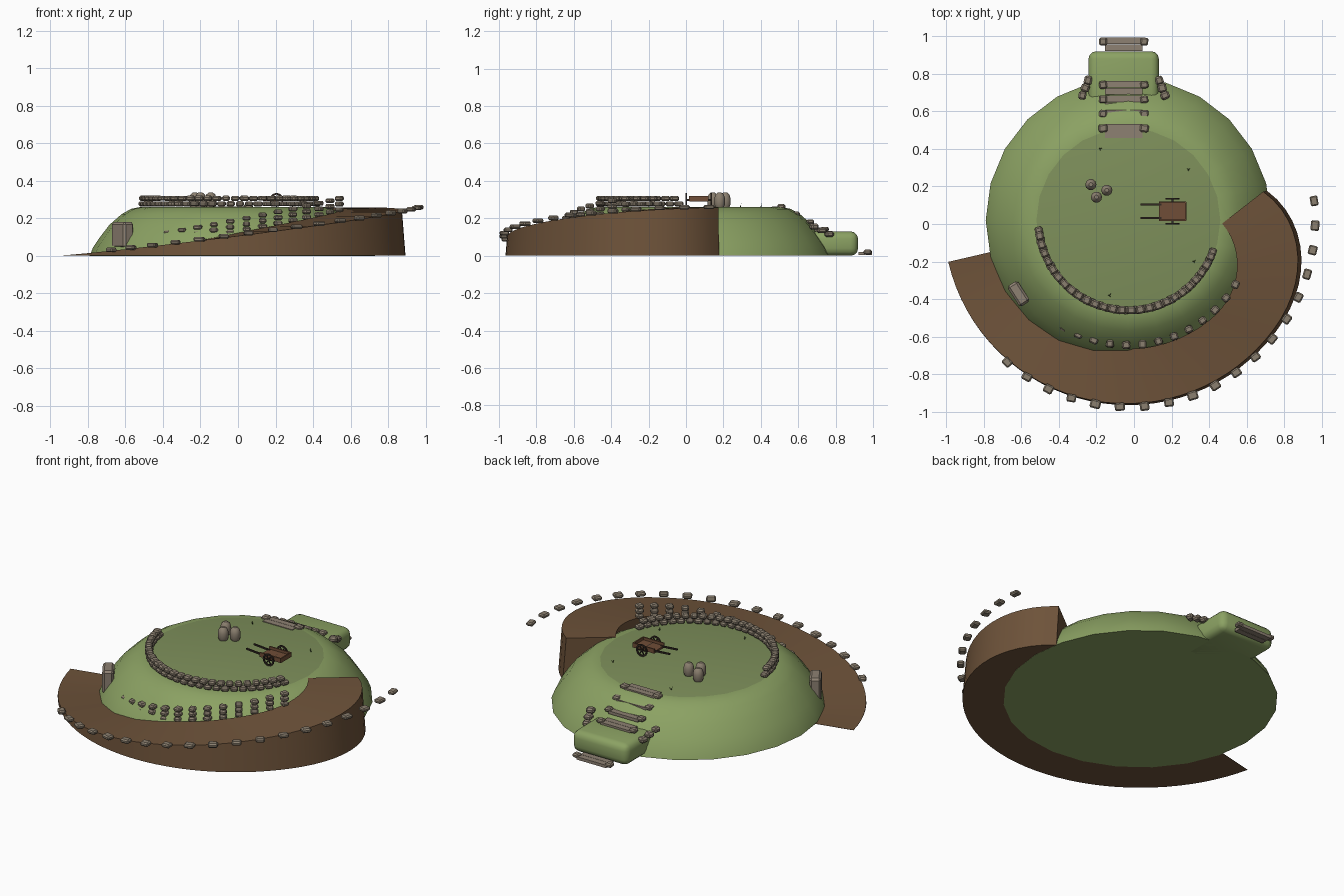
import bpy, bmesh, math, random
from mathutils import Matrix, Vector

if "Cube" in bpy.data.objects:
    bpy.data.objects.remove(bpy.data.objects["Cube"])

random.seed(4)
CX, CY, TOP = -0.03, 0.02, 0.26


def mat(name, r, g, b):
    m = bpy.data.materials.new(name)
    m.diffuse_color = (r, g, b, 1)
    m.use_nodes = True
    m.node_tree.nodes["Principled BSDF"].inputs["Base Color"].default_value = m.diffuse_color
    return m


GRASS = mat("grass green", 0.26, 0.36, 0.125)
WORN = mat("worn grass green", 0.21, 0.28, 0.105)
EARTH = mat("earth brown", 0.155, 0.086, 0.042)
STONE = mat("stone grey", 0.26, 0.215, 0.16)
SLAB = mat("slab grey", 0.27, 0.22, 0.17)
WOOD = mat("wood brown", 0.16, 0.075, 0.038)
DARK = mat("dark wood", 0.035, 0.024, 0.018)
SPRIG = mat("sprig green", 0.06, 0.10, 0.03)


def finish(name, bm, *mats, smooth=None):
    bmesh.ops.recalc_face_normals(bm, faces=bm.faces)
    me = bpy.data.meshes.new(name)
    bm.to_mesh(me)
    bm.free()
    for m in mats:
        me.materials.append(m)
    ob = bpy.data.objects.new(name, me)
    bpy.context.collection.objects.link(ob)
    if smooth:
        bpy.ops.object.select_all(action='DESELECT')
        ob.select_set(True)
        bpy.context.view_layer.objects.active = ob
        bpy.ops.object.shade_smooth_by_angle(angle=math.radians(smooth))
    return ob


def box(bm, loc, size, rot=0.0, bevel=0.0, segs=1, tilt=0.0):
    """Box of given size, optionally bevelled, added to bm."""
    part = bmesh.new()
    bmesh.ops.create_cube(part, size=1, matrix=Matrix.Diagonal((*size, 1)))
    if bevel:
        bmesh.ops.bevel(part, geom=part.edges[:], offset=bevel, segments=segs,
                        profile=0.5, affect='EDGES')
    part.transform(Matrix.Translation(loc) @ Matrix.Rotation(rot, 4, 'Z')
                   @ Matrix.Rotation(tilt, 4, 'Y'))
    me = bpy.data.meshes.new("tmp")
    part.to_mesh(me)
    part.free()
    bm.from_mesh(me)
    bpy.data.meshes.remove(me)


def stone(bm, x, y, z, rot, size=(0.045, 0.045, 0.026)):
    s = [v * random.uniform(0.92, 1.08) for v in size]
    box(bm, (x, y, z), s, rot + random.uniform(-0.15, 0.15), min(s) * 0.3)


def polar(r, deg):
    a = math.radians(deg)
    return CX + r * math.cos(a), CY + r * math.sin(a), a


def ramp_z(deg):
    t = min(1, max(0, (deg + 167) / 173))
    return 0.258 * t * t * (3 - 2 * t)


def loft(bm, rings, closed):
    """Bridge consecutive vertex rings with quads."""
    for a, b in zip(rings, rings[1:]):
        n = len(a)
        for i in range(n if closed else n - 1):
            j = (i + 1) % n
            bm.faces.new((a[i], a[j], b[j], b[i]))


# Grassy mound with a worn flat top
bm = bmesh.new()
profile = [(0.76, 0), (0.742, 0.045), (0.705, 0.1), (0.655, 0.165),
           (0.59, 0.222), (0.54, 0.25), (0.49, TOP)]
rings = []
for r, z in profile:
    rings.append([bm.verts.new((*polar(r, i * 15)[:2], z)) for i in range(24)])
loft(bm, rings, True)
bm.faces.new(rings[0])
cap = bm.faces.new(rings[-1])
cap.material_index = 1
finish("mound", bm, GRASS, WORN, smooth=40)

# Earth ramp: curls around the mound, then turns in to the top
bm = bmesh.new()
sections = []
N = 44
for k in range(N + 1):
    t = k / N
    pull = max(0, (t - 0.72) / 0.28)
    din, dout = -167 + 165 * t, -167 + 179 * t
    rin, rout = 0.685 - 0.185 * pull ** 2, 0.985 - 0.23 * pull ** 2.6
    z = max(0.002, 0.258 * t * t * (3 - 2 * t))
    pts = [(rin, din, 0.001), (rin, din, z), (rout - 0.08 * z, dout, z), (rout, dout, 0.001)]
    sections.append([bm.verts.new((*polar(r, d)[:2], h)) for r, d, h in pts])
loft(bm, sections, True)
bm.faces.new(sections[0])
bm.faces.new(sections[-1])
finish("ramp", bm, EARTH, smooth=30)

# Single row of kerb stones following the ramp's outer circle
bm = bmesh.new()
for k in range(19):
    d = -130.5 + 7.58 * k
    x, y, a = polar(0.995, d)
    stone(bm, x, y, ramp_z(d) + 0.002, a, (0.044, 0.054, 0.024))
finish("outer_kerb_stones", bm, STONE)

# Retaining wall: stacks of three stones along the ramp's inner edge
bm = bmesh.new()
for k in range(15):
    d = -136 + 7.5 * k
    x, y, a = polar(0.665, d)
    for j in range(3):
        stone(bm, x, y, ramp_z(d) + 0.018 + 0.03 * j, a, (0.04, 0.042, 0.026))
finish("retaining_wall_stones", bm, STONE)

# Low two-course wall around the front of the top
bm = bmesh.new()
for j in range(2):
    for k in range(27 - j):
        x, y, a = polar(0.48, -173 + 5.85 * (k + 0.5 * j))
        stone(bm, x, y, TOP + 0.017 + 0.029 * j, a, (0.042, 0.043, 0.027))
finish("parapet_stones", bm, STONE)

# Upright marker slab on the left slope
bm = bmesh.new()
box(bm, (-0.615, -0.372, 0.11), (0.065, 0.13, 0.14), math.radians(33), 0.012)
finish("marker_slab", bm, SLAB)

# Grassy block at the back
bm = bmesh.new()
box(bm, (-0.055, 0.74, 0.065), (0.375, 0.36, 0.13), 0, 0.04, 3)
finish("back_block", bm, GRASS, smooth=40)

# Stair down the back: slabs with a stone at each end
bm, side = bmesh.new(), bmesh.new()
for k in range(7):
    y, z = 0.495 + 0.077 * k, 0.255 - 0.0405 * k
    for p in range(2):
        box(bm, (-0.055, y - 0.018 + 0.037 * p, z), (0.2, 0.035, 0.018))
    for x in (-0.165, 0.055):
        stone(side, x, y + 0.015, z + 0.008, 0, (0.045, 0.04, 0.026))
for s in (-1, 1):
    for k in range(3):
        stone(side, -0.055 + s * (0.22 - 0.015 * k), 0.685 + 0.04 * k,
              0.155 - 0.02 * k, 0.3 * s, (0.045, 0.045, 0.03))
finish("stair_slabs", bm, SLAB)
finish("stair_side_stones", side, STONE)

# Three rounded sacks
for n, (x, y) in enumerate([(-0.23, 0.21), (-0.2, 0.143), (-0.145, 0.18)]):
    bm = bmesh.new()
    prof = [(0.024, 0), (0.03, 0.015), (0.03, 0.045), (0.024, 0.066), (0.011, 0.077)]
    rs = [[bm.verts.new((x + r * math.cos(i * math.pi / 5), y + r * math.sin(i * math.pi / 5),
                         TOP + z)) for i in range(10)] for r, z in prof]
    loft(bm, rs, True)
    bm.faces.new(rs[0])
    bm.faces.new(rs[-1])
    finish("sack_%d" % (n + 1), bm, STONE, smooth=40)

# Handcart: tray, handles, axle and spoked wheels
bm = bmesh.new()
box(bm, (0.205, 0.068, 0.297), (0.145, 0.1, 0.012))
for y in (0.02, 0.116):
    box(bm, (0.205, y, 0.306), (0.145, 0.008, 0.026))
box(bm, (0.275, 0.068, 0.306), (0.008, 0.1, 0.026))
finish("cart_tray", bm, WOOD)
bm = bmesh.new()
for y in (0.032, 0.104):
    box(bm, (0.09, y, 0.305), (0.11, 0.009, 0.009), tilt=0.08)
box(bm, (0.205, 0.068, 0.298), (0.01, 0.14, 0.01))
finish("cart_handles_and_axle", bm, DARK)
bm = bmesh.new()
for y in (0.002, 0.134):
    rs = []
    for i in range(17):
        a = i * math.pi / 8
        rs.append([bm.verts.new((0.205 + r * math.cos(a), y + h, 0.298 + r * math.sin(a)))
                   for r, h in ((0.037, -.004), (0.037, .004), (0.028, .004), (0.028, -.004))])
    loft(bm, rs, True)
    for i in range(3):
        box(bm, (0.205, y, 0.298), (0.06, 0.005, 0.005), tilt=i * math.pi / 3)
bmesh.ops.remove_doubles(bm, verts=bm.verts, dist=1e-5)
finish("cart_wheels", bm, DARK)

# Little grass sprigs on the top
bm = bmesh.new()
for x, y in [(-0.18, 0.4), (0.29, 0.29), (0.32, -0.2), (-0.13, -0.38)]:
    for i in range(3):
        a = i * 2.1 + x * 9
        d = Vector((math.cos(a), math.sin(a), 0))
        w = Vector((-d.y, d.x, 0)) * 0.003
        p = Vector((x, y, TOP))
        bm.faces.new([bm.verts.new(q) for q in (p - w, p + w, p + d * 0.012 + Vector((0, 0, 0.02)))])
finish("grass_sprigs", bm, SPRIG)
